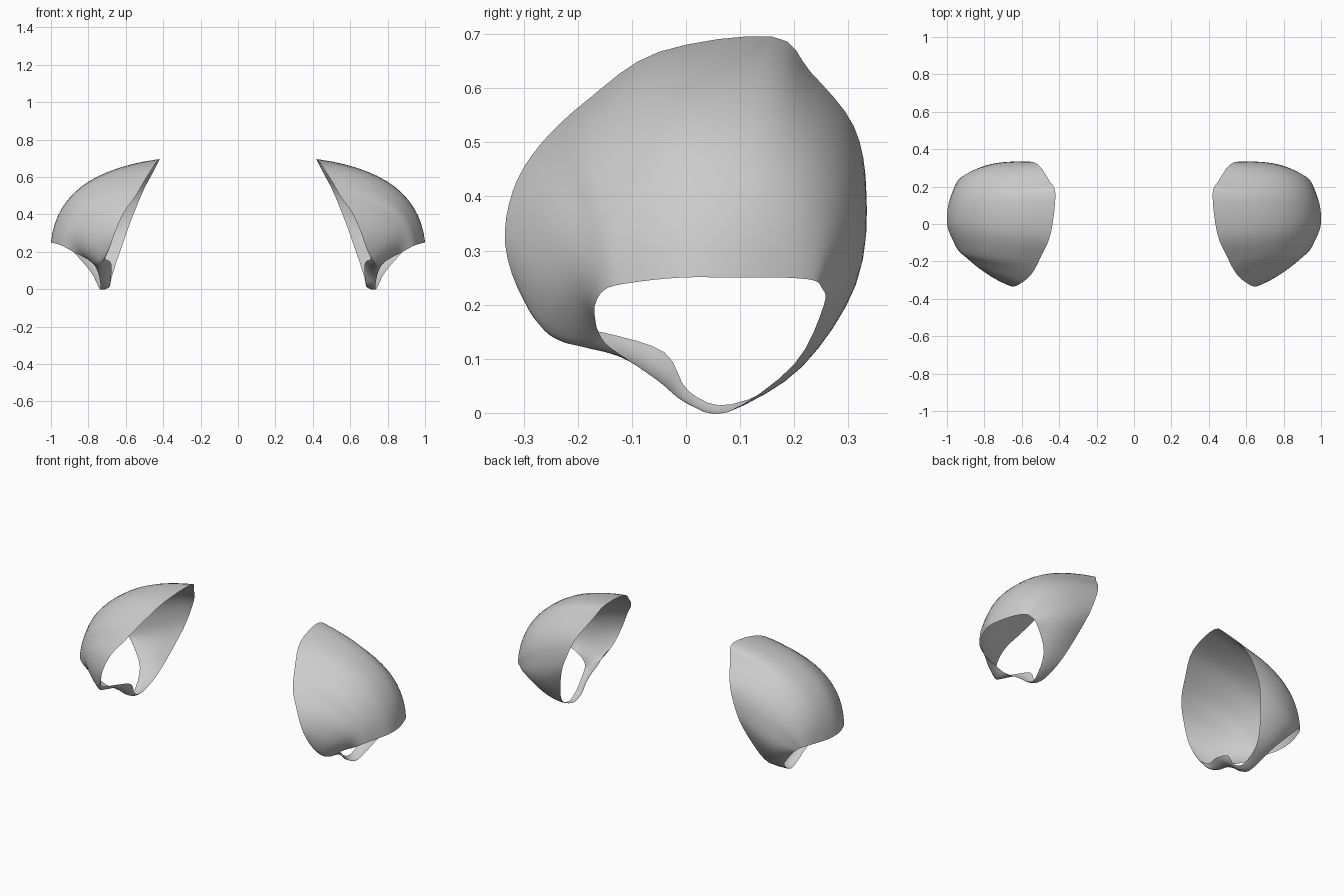
import bpy
from mathutils import Vector

if "Cube" in bpy.data.objects:
    bpy.data.objects.remove(bpy.data.objects["Cube"])

# Three closed guide curves of a shoulder shell (x, y, z), all starting at the
# top and running forward, down, and up the back.
NECK_RIM = [(.42, .16, .695), (.445, -.05, .667), (.50, -.18, .58), (.55, -.27, .495),
            (.61, -.32, .41), (.655, -.334, .31), (.69, -.30, .21), (.71, -.24, .165),
            (.685, -.15, .148), (.675, -.04, .112), (.682, .005, .04), (.685, .085, .016),
            (.668, .215, .09), (.60, .315, .29), (.555, .333, .41), (.505, .31, .53),
            (.452, .23, .63)]
CROWN = [(.835, .12, .545), (.835, -.03, .54), (.82, -.16, .47), (.82, -.205, .405),
         (.82, -.24, .325), (.79, -.258, .23), (.745, -.245, .145), (.735, -.20, .125),
         (.715, -.125, .112), (.70, -.05, .074), (.705, 0, .022), (.712, .08, .004),
         (.735, .213, .085), (.76, .308, .225), (.775, .315, .35), (.80, .282, .44),
         (.825, .212, .505)]
ARM_RIM = [(.995, .09, .25), (.998, -.01, .25), (.96, -.105, .24), (.93, -.15, .228),
           (.88, -.168, .20), (.83, -.168, .175), (.79, -.162, .15), (.765, -.145, .125),
           (.75, -.10, .093), (.74, -.05, .058), (.735, 0, .02), (.74, .075, .001),
           (.785, .20, .09), (.88, .255, .20), (.915, .25, .232), (.94, .235, .245),
           (.968, .18, .25)]


def closed_spline(pts, steps):
    """Sample a closed smooth curve through the points."""
    p = [Vector(c) for c in pts]
    n = len(p)
    out = []
    for i in range(n):
        a, b, c, d = p[i - 1], p[i], p[(i + 1) % n], p[(i + 2) % n]
        for k in range(steps):
            t = k / steps
            out.append(0.5 * (2 * b + (c - a) * t + (2 * a - 5 * b + 4 * c - d) * t * t
                              + (3 * b - a - 3 * c + d) * t ** 3))
    return out


def shoulder_shell(name, side, across=14, steps=4):
    """Loft an open shell from the neck rim over the crown to the arm rim."""
    loops = [closed_spline(c, steps) for c in (NECK_RIM, CROWN, ARM_RIM)]
    n = len(loops[0])
    verts, faces = [], []
    for j in range(across + 1):
        t = j / across
        for a, m, b in zip(*loops):
            v = a * (1 - t) * (1 - 2 * t) + m * 4 * t * (1 - t) + b * t * (2 * t - 1)
            verts.append((side * v.x, v.y, v.z))
    for j in range(across):
        for i in range(n):
            k = (i + 1) % n
            f = (j * n + i, j * n + k, (j + 1) * n + k, (j + 1) * n + i)
            faces.append(f[::-1] if side > 0 else f)
    mesh = bpy.data.meshes.new(name)
    mesh.from_pydata(verts, [], faces)
    mesh.polygons.foreach_set("use_smooth", [True] * len(mesh.polygons))
    mesh.update()
    obj = bpy.data.objects.new(name, mesh)
    bpy.context.collection.objects.link(obj)
    return obj


# Mirrored pair of shoulder shells
shoulder_shell("shoulder_shell_right", 1)
shoulder_shell("shoulder_shell_left", -1)
